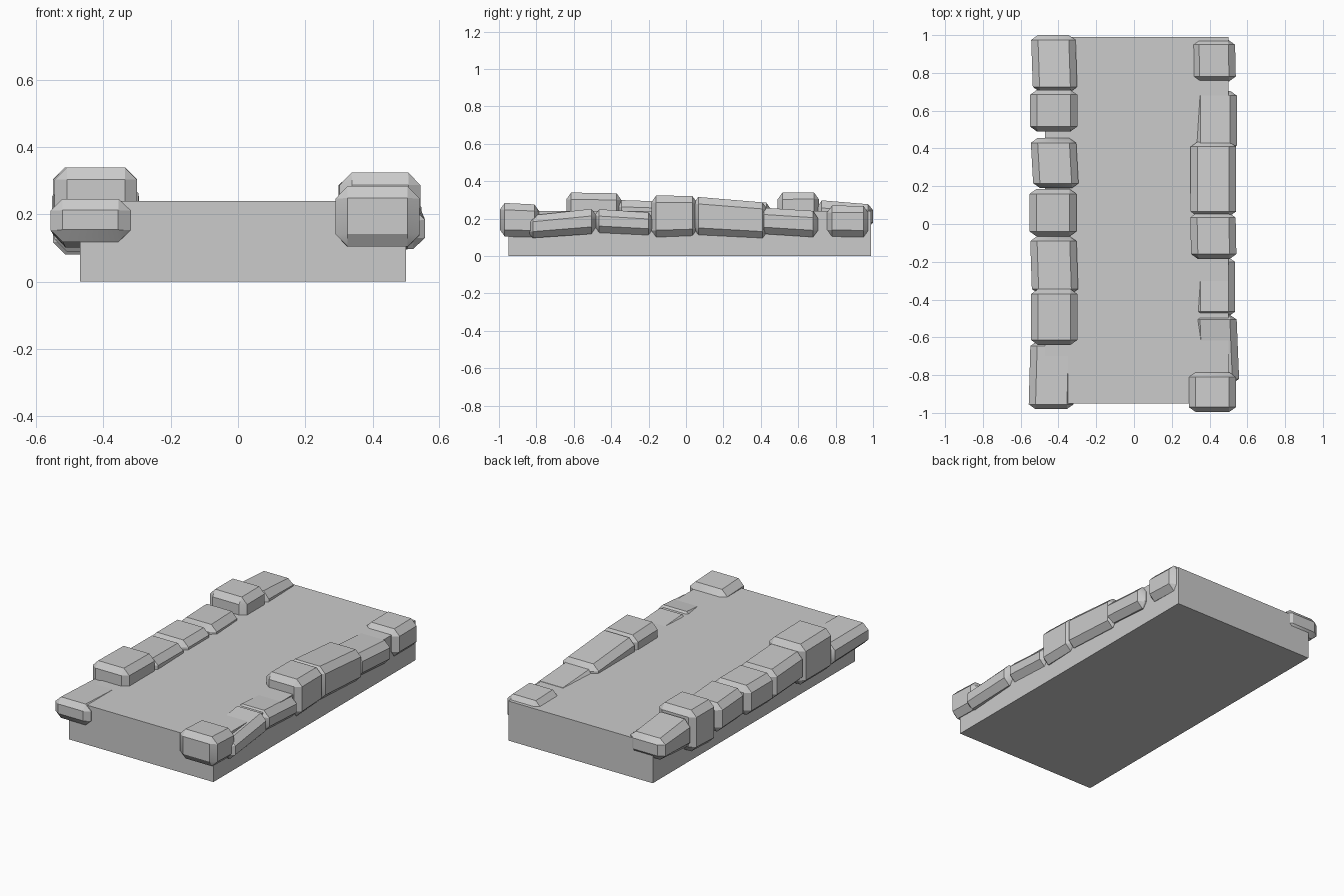
import bpy, bmesh
from mathutils import Vector

if "Cube" in bpy.data.objects:
    bpy.data.objects.remove(bpy.data.objects["Cube"])


def finish(bm, name, smooth):
    bmesh.ops.recalc_face_normals(bm, faces=bm.faces)
    mesh = bpy.data.meshes.new(name)
    bm.to_mesh(mesh)
    bm.free()
    ob = bpy.data.objects.new(name, mesh)
    bpy.context.collection.objects.link(ob)
    if smooth:
        bpy.ops.object.select_all(action='DESELECT')
        ob.select_set(True)
        bpy.context.view_layer.objects.active = ob
        bpy.ops.object.shade_smooth_by_angle(angle=0.52)
    return ob


def box(size):
    bm = bmesh.new()
    bmesh.ops.create_cube(bm, size=1)
    bmesh.ops.scale(bm, vec=Vector(size), verts=bm.verts)
    return bm


def stone(name, x, y, front_z, back_z, skew=0.0):
    """Chamfered kerb stone whose height range runs from front_z to back_z."""
    w, l = x[1] - x[0], (y[1] - y[0]) * 1.4
    h = (front_z[1] - front_z[0] + back_z[1] - back_z[0]) / 2
    bm = box((w, l, h))
    bmesh.ops.bevel(bm, geom=bm.edges[:], offset=0.036, segments=1,
                    affect='EDGES', profile=0.5)
    for v in bm.verts:
        u, t, s = v.co.x / w + .5, v.co.y / l + .5, v.co.z / h + .5
        lo = front_z[0] + (back_z[0] - front_z[0]) * t
        hi = front_z[1] + (back_z[1] - front_z[1]) * t
        v.co = (x[0] + w * u + skew * (t - .5),
                y[0] + (y[1] - y[0]) * t,
                lo + (hi - lo) * s)
    finish(bm, name, True)


# Road slab
bm = box((0.97, 1.94, 0.24))
bmesh.ops.translate(bm, vec=(0.015, 0.02, 0.12), verts=bm.verts)
finish(bm, "slab", False)

# Left kerb, back to front: x range, y range, front z range, back z range, skew
left = [
    ((-.54, -.305), (.70, 1.00), (.12, .30), (.15, .275), -.01),
    ((-.55, -.30), (.49, .71), (.08, .34), (.09, .34), 0),
    ((-.54, -.30), (.19, .455), (.11, .29), (.11, .285), -.015),
    ((-.553, -.305), (-.065, .185), (.11, .29), (.11, .29), 0),
    ((-.545, -.30), (-.37, -.065), (.12, .30), (.11, .29), -.01),
    ((-.545, -.30), (-.64, -.345), (.09, .34), (.09, .335), 0),
    ((-.553, -.315), (-.98, -.62), (.12, .247), (.10, .238), 0.01),
]
# Right kerb, front to back
right = [
    ((.29, .54), (-.995, -.785), (.105, .285), (.10, .275), 0),
    ((.32, .55), (-.845, -.48), (.095, .215), (.12, .255), -.015),
    ((.315, .535), (-.49, -.175), (.125, .252), (.11, .232), 0),
    ((.30, .54), (-.185, .06), (.10, .325), (.11, .32), -.005),
    ((.30, .54), (.04, .435), (.115, .318), (.095, .285), 0),
    ((.315, .545), (.39, .705), (.12, .26), (.10, .24), 0),
    ((.31, .537), (.755, .975), (.105, .27), (.10, .268), -.005),
]
for side, rows in (("left", left), ("right", right)):
    for i, row in enumerate(rows, 1):
        stone(f"{side}_kerb_stone_{i}", *row)
